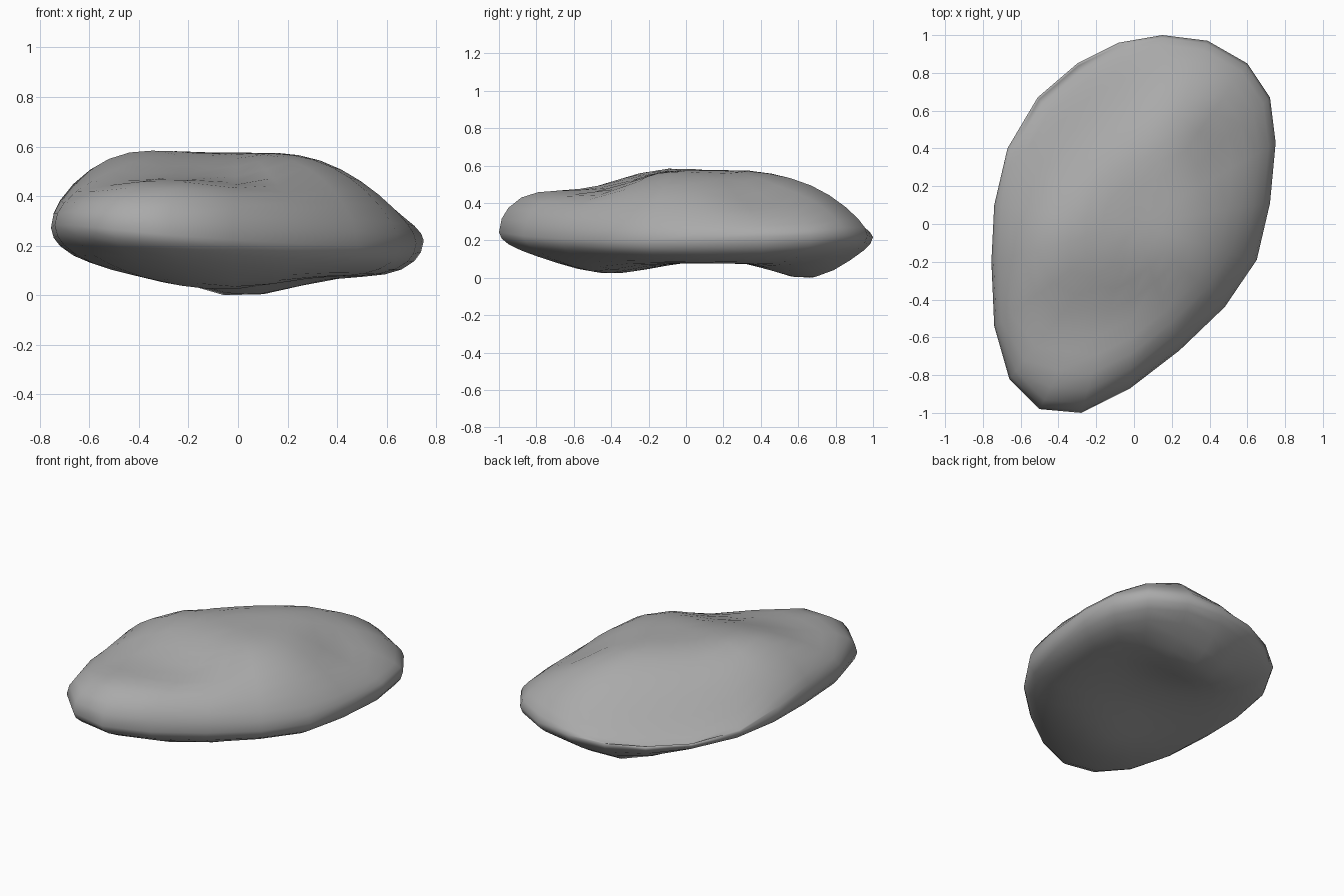
import bpy, bmesh
from math import exp

cube = bpy.data.objects.get("Cube")
if cube:
    bpy.data.objects.remove(cube, do_unlink=True)

# Plan outline of the stone, counter-clockwise
OUTLINE = [(.75, .43), (.72, .67), (.60, .85), (.39, .97), (.15, 1), (-.08, .96),
           (-.30, .85), (-.51, .67), (-.67, .40), (-.74, .10), (-.755, -.20),
           (-.74, -.54), (-.66, -.82), (-.50, -.98), (-.28, -1), (-.02, -.87),
           (.24, -.67), (.48, -.44), (.65, -.19), (.72, .11)]
RINGS = [.985, .95, .88, .79, .69, .58, .46, .34, .22, .1]


def bump(x, y, cx, cy, sx, sy):
    return exp(-((x - cx) / sx) ** 2 - ((y - cy) / sy) ** 2)


# Rim dips across the short diagonal
def rim(x, y):
    return .26 - .04 * x - .045 * (x - y) ** 2


# Worn upper face: front shelf, falling left and back sides, shallow hollows
def top(x, y):
    back = max(0, (y - x) * .707 - .2)
    return (.58 - .085 * exp(-((y + .6) / .3) ** 2) - .62 * max(0, x - .15) ** 2
            - .07 * bump(x, y, .48, .4, .2, .22) - .04 * bump(x, y, .07, -.42, .25, .2)
            + .03 * bump(x, y, -.5, -.08, .25, .25)
            - .18 * max(0, y - .3) ** 2 - 1.1 * back ** 2)


# Underside: two bulges with a hollow between them
def bottom(x, y):
    return (.1 - .135 * bump(x, y, 0, .7, .34, .28)
            - .078 * bump(x, y, -.05, -.44, .38, .35) - .15 * max(0, x) ** 2)


def height(x, y, r, face):
    base = rim(x, y)
    return base + (face(x, y) - base) * (1 - r ** 4) ** .52


# Skin both faces inward from the shared rim
bm = bmesh.new()
edge = [bm.verts.new((x, y, rim(x, y))) for x, y in OUTLINE]
n = len(edge)
for face in (top, bottom):
    previous = edge
    for r in RINGS:
        ring = [bm.verts.new((x * r, y * r, height(x * r, y * r, r, face))) for x, y in OUTLINE]
        for i in range(n):
            j = (i + 1) % n
            bm.faces.new((previous[i], previous[j], ring[j], ring[i]))
        previous = ring
    pole = bm.verts.new((0, 0, face(0, 0)))
    for i in range(n):
        bm.faces.new((previous[i], previous[(i + 1) % n], pole))
bmesh.ops.recalc_face_normals(bm, faces=bm.faces)

# Rest the stone on the ground
lowest = min(v.co.z for v in bm.verts)
bmesh.ops.translate(bm, verts=bm.verts, vec=(0, 0, -lowest))
for f in bm.faces:
    f.smooth = True

mesh = bpy.data.meshes.new("flat_stone")
bm.to_mesh(mesh)
bm.free()
stone = bpy.data.objects.new("flat_stone", mesh)
bpy.context.collection.objects.link(stone)

# Stone colour
mat = bpy.data.materials.new("stone_grey")
mat.use_nodes = True
grey = (.4, .4, .4, 1)
mat.diffuse_color = grey
mat.node_tree.nodes["Principled BSDF"].inputs["Base Color"].default_value = grey
mesh.materials.append(mat)
